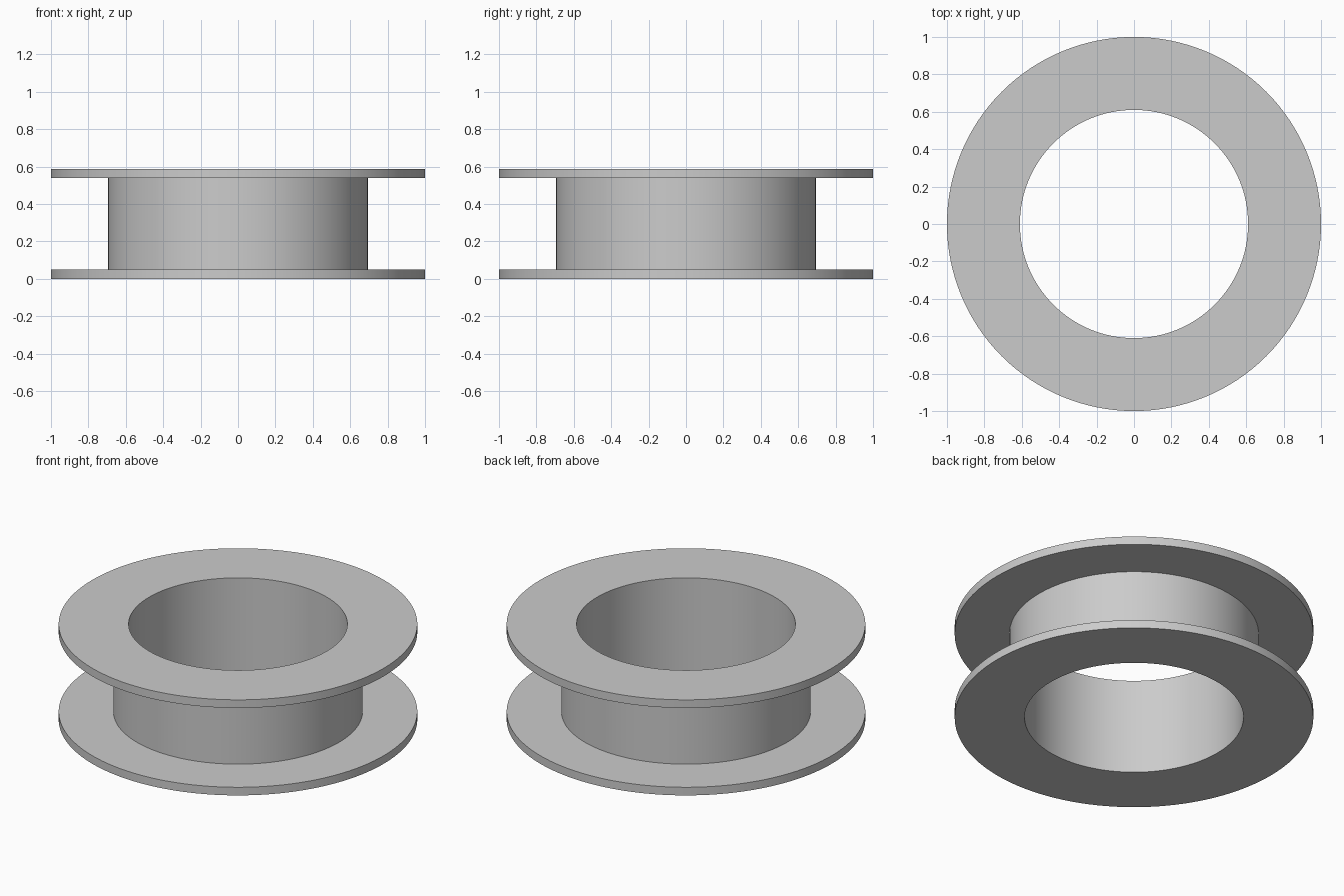
import bpy
import bmesh
import math

SEGMENTS = 128
BORE, HUB, RIM = 0.61, 0.695, 1.0
HEIGHT, FLANGE = 0.588, 0.05

cube = bpy.data.objects.get("Cube")
if cube:
    bpy.data.objects.remove(cube, do_unlink=True)

# Plain grey material
grey = bpy.data.materials.new("light_grey")
grey.use_nodes = True
colour = (0.6, 0.6, 0.6, 1.0)
grey.diffuse_color = colour
grey.node_tree.nodes["Principled BSDF"].inputs["Base Color"].default_value = colour


def lathe(name, profile):
    """Revolve a closed (radius, height) profile around the z axis."""
    bm = bmesh.new()
    rings = []
    for i in range(SEGMENTS):
        a = math.tau * i / SEGMENTS
        rings.append([bm.verts.new((r * math.cos(a), r * math.sin(a), z))
                      for r, z in profile])
    n = len(profile)
    for i, ring in enumerate(rings):
        following = rings[(i + 1) % SEGMENTS]
        for j in range(n):
            k = (j + 1) % n
            bm.faces.new((ring[j], following[j], following[k], ring[k]))
    bmesh.ops.recalc_face_normals(bm, faces=bm.faces)
    mesh = bpy.data.meshes.new(name)
    bm.to_mesh(mesh)
    bm.free()
    mesh.materials.append(grey)
    obj = bpy.data.objects.new(name, mesh)
    bpy.context.collection.objects.link(obj)
    bpy.ops.object.select_all(action="DESELECT")
    obj.select_set(True)
    bpy.context.view_layer.objects.active = obj
    bpy.ops.object.shade_smooth_by_angle(angle=math.radians(30))
    return obj


# Open hub with a flat flange at each end, one continuous section
lower = [(BORE, 0), (RIM, 0), (RIM, FLANGE), (HUB, FLANGE)]
upper = [(r, HEIGHT - z) for r, z in reversed(lower)]
lathe("flanged_spool", lower + upper)
